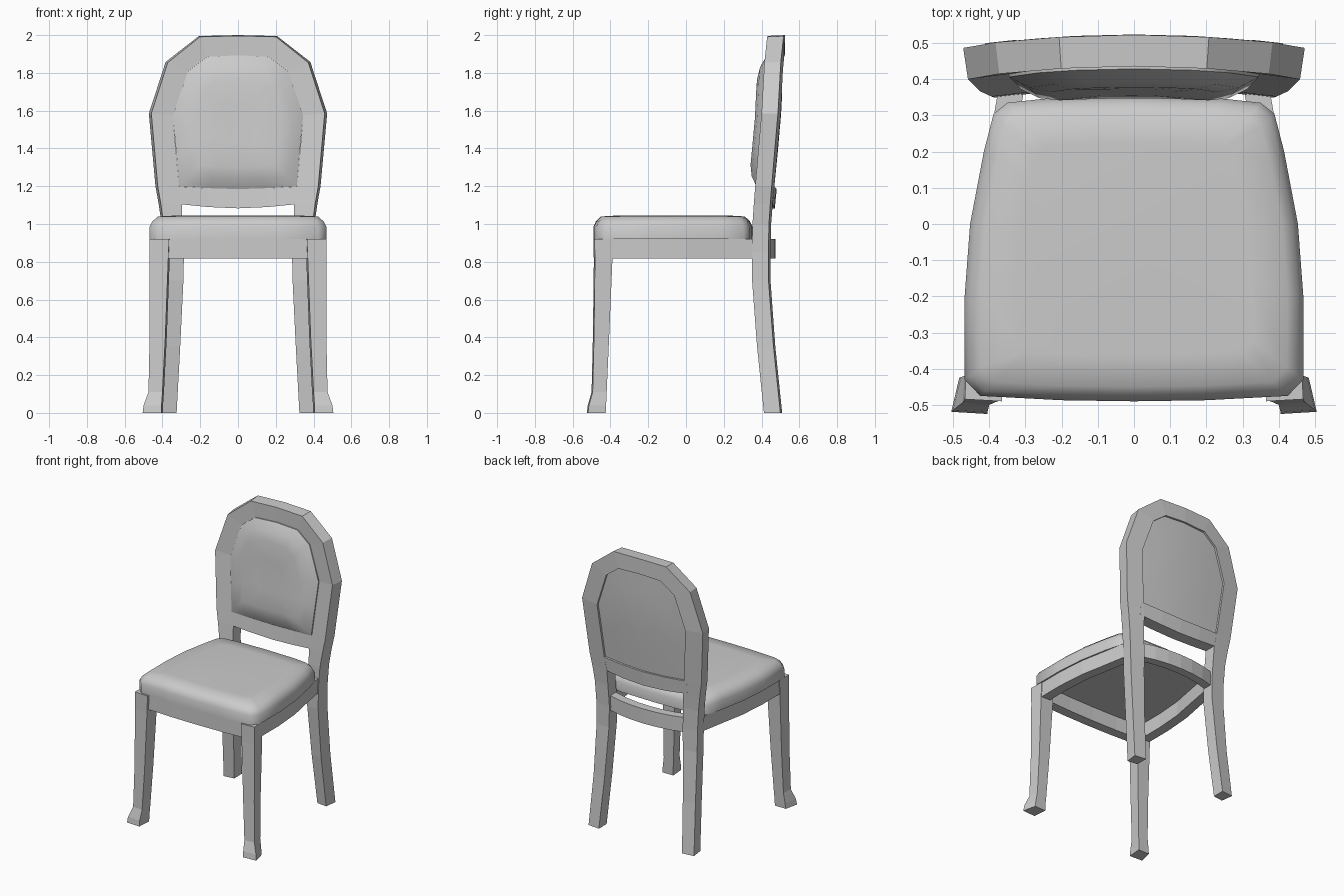
import bpy, bmesh, math
from mathutils import Vector

if "Cube" in bpy.data.objects:
    bpy.data.objects.remove(bpy.data.objects["Cube"])


def make(name, bm, mirror=False, smooth=None):
    bmesh.ops.recalc_face_normals(bm, faces=bm.faces)
    me = bpy.data.meshes.new(name)
    bm.to_mesh(me)
    bm.free()
    ob = bpy.data.objects.new(name, me)
    bpy.context.collection.objects.link(ob)
    if mirror:
        mod = ob.modifiers.new("Mirror", 'MIRROR')
        mod.use_clip = True
    if smooth:
        bpy.ops.object.select_all(action='DESELECT')
        ob.select_set(True)
        bpy.context.view_layer.objects.active = ob
        bpy.ops.object.shade_smooth_by_angle(angle=math.radians(smooth))
    return ob


def loft(name, sections, cap=(True, True), mirror=True, smooth=None):
    """Skin a list of equal-length closed cross-sections."""
    bm = bmesh.new()
    rings = [[bm.verts.new(p) for p in s] for s in sections]
    n = len(rings[0])
    for a, b in zip(rings, rings[1:]):
        for i in range(n):
            j = (i + 1) % n
            bm.faces.new((a[i], a[j], b[j], b[i]))
    for ring, use in ((rings[0], cap[0]), (rings[-1], cap[1])):
        if use:
            bm.faces.new(ring)
    return make(name, bm, mirror, smooth)


def symmetric(half):
    """Close a half outline (starting and ending at x=0) into a full one."""
    return half + [(-x, v) for x, v in reversed(half) if x > 0]


# Backrest rear surface: rake along z plus a bow across x
RAKE = [(0, .525), (.35, .487), (.7, .46), (.92, .459), (1.04, .466),
        (1.2, .482), (1.585, .52), (1.86, .524), (2, .523)]
DEPTH = .087


def back_y(x, z):
    z = min(max(z, 0), 2)
    for (z0, y0), (z1, y1) in zip(RAKE, RAKE[1:]):
        if z <= z1:
            return y0 + (y1 - y0) * (z - z0) / (z1 - z0) - .15 * x * x


def frame_section(outer, inner):
    (xo, zo), (xi, zi) = outer, inner
    yo, yi = back_y(xo, zo), back_y(xi, zi)
    return [(xo, yo, zo), (xi, yi, zi), (xi, yi - DEPTH, zi),
            (xo * .972, yo - DEPTH, zo - (.004 if zo > 1.7 else 0))]


# Back frame: arch running down into the rear legs
arch = [((0, 2.0), (0, 1.893)), ((.207, 1.995), (.165, 1.885)),
        ((.383, 1.858), (.265, 1.81)), ((.472, 1.585), (.345, 1.575)),
        ((.437, 1.2), (.312, 1.2)), ((.42, 1.105), (.297, 1.105)),
        ((.405, 1.0), (.295, 1.0)), ((.395, .85), (.286, .85)),
        ((.393, .7), (.289, .7)), ((.398, .35), (.306, .35)),
        ((.412, 0), (.325, 0))]
loft("back_frame", [frame_section(o, i) for o, i in arch], cap=(False, True))

# Lower rail of the backrest
rail = [((0, 1.185), (0, 1.083)), ((.16, 1.19), (.16, 1.09)),
        ((.33, 1.2), (.33, 1.107))]
loft("back_lower_rail",
     [[(x, back_y(x, z) - d, z) for z, d in
       ((zt, 0), (zb, 0), (zb, DEPTH), (zt, DEPTH))]
      for (x, zt), (_, zb) in rail], cap=(False, True))

# Back pad: recessed rear panel and padded front
pad = symmetric([(0, 1.893), (.165, 1.885), (.265, 1.81), (.345, 1.575),
                 (.328, 1.39), (.312, 1.2), (.16, 1.19), (0, 1.185)])
ZC = 1.53
sections = []
for s, d in ((.3, .014), (.65, .014), (1, .014), (1, DEPTH + .008),
             (.84, DEPTH + .042), (.66, DEPTH + .058), (.3, DEPTH + .062)):
    ring = [(x * s, ZC + (z - ZC) * s) for x, z in pad]
    sections.append([(x, back_y(x, z) - d, z) for x, z in ring])
loft("back_pad", sections, mirror=False, smooth=50)

# Seat cushion
seat = symmetric([(0, -.49), (.2, -.487), (.425, -.475), (.468, -.43),
                  (.468, -.2), (.453, 0), (.415, .2), (.388, .305),
                  (.35, .335), (.25, .346), (0, .352)])
YC = -.07
loft("seat_cushion",
     [[(x * s, YC + (y - YC) * s, z) for x, y in seat]
      for s, z in ((1, .92), (1, .985), (.97, 1.013), (.905, 1.04), (.7, 1.045))],
     mirror=False, smooth=60)

# Front legs with flared feet: x outer/inner, y front/back at each height
legs = []
for z, xo, xi, yf, yb in ((.92, .468, .365, -.49, -.385),
                          (.8, .468, .37, -.488, -.39),
                          (.4, .468, .385, -.493, -.407),
                          (.11, .474, .4, -.5, -.42),
                          (.04, .5, .405, -.52, -.423),
                          (0, .505, .405, -.525, -.425)):
    skew = .022 if z < .1 else .006
    legs.append([(xo, yf + .006, z), (xo - skew, yb, z),
                 (xi - .008, yb, z), (xi, yf, z)])
loft("front_leg", legs)


# Seat rails following the seat outline
def seat_rail(name, path, width, cap):
    pts = [Vector(p) for p in path]
    out = []
    for i, p in enumerate(pts):
        t = (pts[min(i + 1, len(pts) - 1)] - pts[max(i - 1, 0)]).normalized()
        if p.x == 0:
            t = Vector((1, 0))
        q = p + Vector((-t.y, t.x)) * width
        out.append([(p.x, p.y, .92), (q.x, q.y, .92),
                    (q.x, q.y, .817), (p.x, p.y, .817)])
    loft(name, out, cap)


seat_rail("front_seat_rail", [(0, -.485), (.2, -.482), (.39, -.472)], .07, (False, True))
seat_rail("side_seat_rail", [(.458, -.41), (.458, -.2), (.443, 0), (.405, .2),
                             (.375, .37)], .07, (True, True))
seat_rail("back_seat_rail", [(0, .475), (.1, .47), (.2, .455), (.31, .425)],
          -.06, (False, True))
